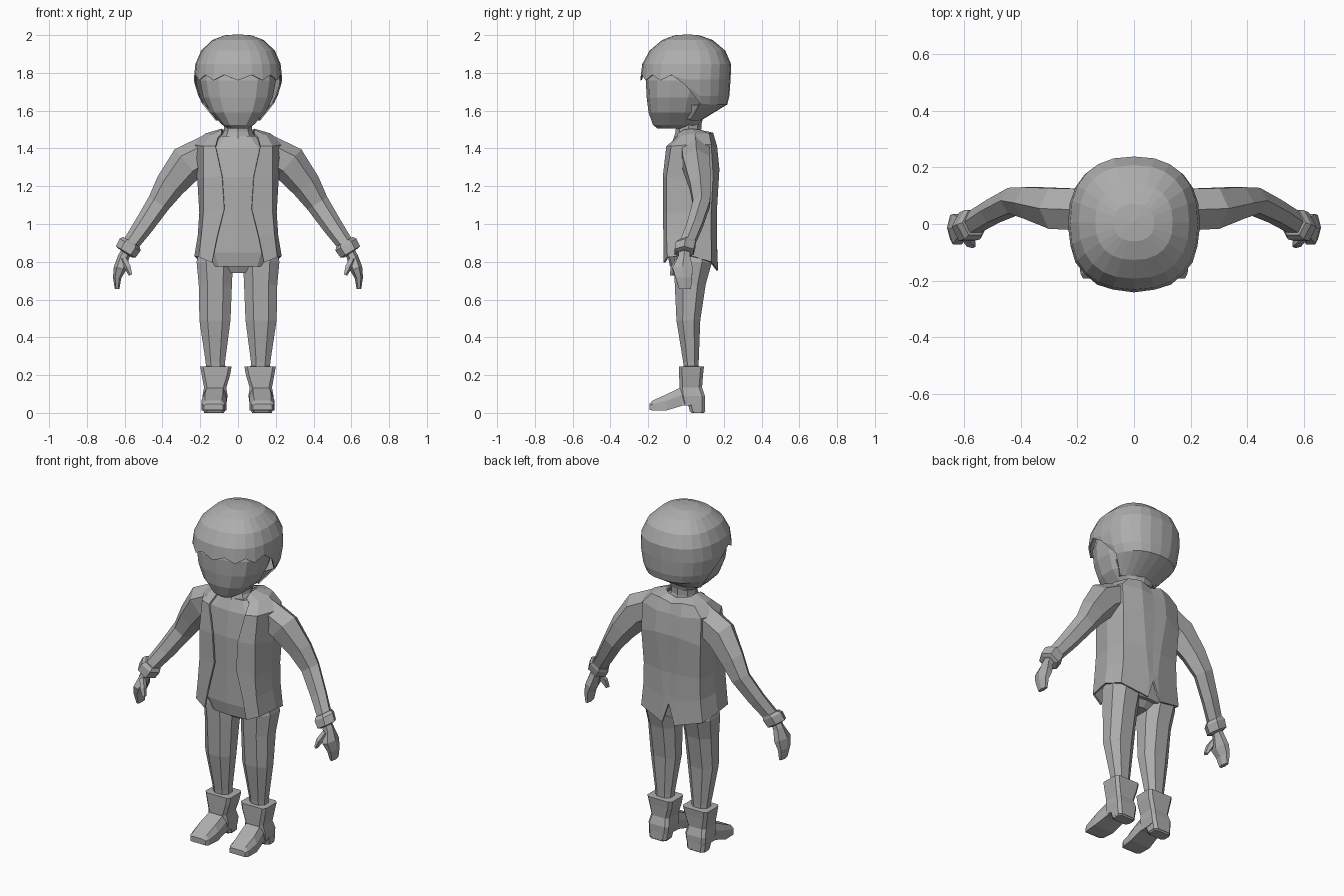
import bpy, bmesh, math
from mathutils import Vector

gray = bpy.data.materials.new("plain gray")
gray.diffuse_color = (0.42, 0.42, 0.42, 1)


def loft(name, rows, closed=True, caps=True, mirror=False, thick=0):
    """Skin equal-length rows of points; optionally cap, mirror and thicken."""
    bm = bmesh.new()
    vs = [[bm.verts.new(p) for p in r] for r in rows]
    n = len(rows[0])
    for a, b in zip(vs, vs[1:]):
        for i in range(n if closed else n - 1):
            j = (i + 1) % n
            bm.faces.new((a[i], a[j], b[j], b[i]))
    if caps:
        bm.faces.new(vs[0][::-1])
        bm.faces.new(vs[-1])
    bmesh.ops.remove_doubles(bm, verts=bm.verts, dist=0.0015)
    bmesh.ops.recalc_face_normals(bm, faces=bm.faces)
    me = bpy.data.meshes.new(name)
    bm.to_mesh(me)
    bm.free()
    me.materials.append(gray)
    ob = bpy.data.objects.new(name, me)
    bpy.context.collection.objects.link(ob)
    if mirror:
        m = ob.modifiers.new("mirror", 'MIRROR')
        m.use_clip = True
    if thick:
        s = ob.modifiers.new("cloth", 'SOLIDIFY')
        s.thickness = thick
        s.offset = 0
    return ob


def sup(t, e):
    """Squarish circle; t = 0 points to the front (-y)."""
    s, c = math.sin(t), -math.cos(t)
    return math.copysign(abs(s) ** e, s), math.copysign(abs(c) ** e, c)


def ring(cx, hx, y0, y1, z, n=12, e=0.8, turn=0):
    """Horizontal squarish ring between y0 and y1."""
    out = []
    for i in range(n):
        s, c = sup(2 * math.pi * (i + turn) / n, e)
        out.append((cx + hx * s, (y0 + y1) / 2 + (y1 - y0) / 2 * c, z))
    return out


def tube(name, path, n=6):
    """Limb along (x, y, z, in-plane radius, depth radius); always mirrored."""
    rows = []
    for k, (x, y, z, r, d) in enumerate(path):
        a, b = path[max(k - 1, 0)], path[min(k + 1, len(path) - 1)]
        t = Vector((b[0] - a[0], 0, b[2] - a[2])).normalized()
        side = Vector((-t.z, 0, t.x))
        rows.append([Vector((x, y, z)) + side * r * math.cos(q) + Vector((0, d * math.sin(q), 0))
                     for q in (2 * math.pi * i / n for i in range(n))])
    return loft(name, rows, mirror=True)


# face and chin
loft("face", [ring(0, hx, a, b, z, 14, 0.82) for hx, a, b, z in (
    (.055, -.15, .05, 1.505), (.085, -.175, .08, 1.525), (.15, -.198, .10, 1.59),
    (.188, -.208, .13, 1.67), (.205, -.213, .17, 1.76), (.18, -.19, .17, 1.87))])

# hair cap: full crown, lower edge follows the fringe, temples and nape
HAIR = ((1.55, .13, -.16, .075), (1.635, .19, -.2, .215), (1.68, .212, -.22, .226),
        (1.765, .23, -.238, .232), (1.845, .222, -.228, .235), (1.915, .192, -.19, .205),
        (1.97, .135, -.125, .14), (1.995, .07, -.06, .07))


def hair_at(z):
    for a, b in zip(HAIR, HAIR[1:]):
        if z <= b[0]:
            f = (z - a[0]) / (b[0] - a[0])
            return [p + (q - p) * f for p, q in zip(a, b)][1:]
    return HAIR[-1][1:]


def hair_edge(i, n):
    u = min(i, n - i) / (n / 2)
    if u < 0.42:
        return 1.775 + (.014 if i % 2 else -.014)
    return 1.735 if u < .53 else 1.64 if u < .6 else 1.55


N = 24
rows = []
for zr in [h[0] for h in HAIR]:
    row = []
    for i in range(N):
        z = max(zr, hair_edge(i, N))
        hx, a, b = hair_at(z)
        s, c = sup(2 * math.pi * i / N, .84)
        row.append((hx * s, (a + b) / 2 + (b - a) / 2 * c, z))
    rows.append(row)
rows.append([(0, .01, 2.0)] * N)
loft("hair", rows, caps=False, thick=.008)
# nape underside closes the back of the hair
loft("hair_underside", [ring(0, .12, -.02, .08, 1.555, 12), ring(0, .17, -.02, .19, 1.63, 12)])

# neck and shirt
loft("neck", [ring(0, .1, -.07, .1, 1.44, 8, 1), ring(0, .075, -.055, .08, 1.49, 8, 1),
              ring(0, .075, -.05, .085, 1.57, 8, 1)])
loft("shirt", [ring(0, hx, a, b, z, 12, .65) for hx, a, b, z in (
    (.16, -.085, .13, .775), (.195, -.1, .14, .85), (.18, -.103, .135, 1.06), (.185, -.107, .15, 1.25),
    (.17, -.09, .13, 1.40), (.1, -.06, .11, 1.465))])

# open jacket, half of it from the front edge to the back vent
jacket = [
    [(.137, -.115, .795), (.205, -.095, .825), (.226, .03, .83), (.2, .13, .80), (.04, .165, .755), (0, .16, .875)],
    [(.11, -.115, .93), (.19, -.1, .94), (.208, .025, .94), (.185, .13, .93), (.03, .158, .9), (0, .157, .93)],
    [(.072, -.117, 1.08), (.18, -.1, 1.06), (.2, .02, 1.06), (.182, .13, 1.06), (.05, .158, 1.06), (0, .155, 1.06)],
    [(.083, -.118, 1.25), (.18, -.1, 1.25), (.21, .03, 1.23), (.192, .14, 1.26), (.08, .172, 1.29), (0, .172, 1.29)],
    [(.118, -.1, 1.41), (.18, -.075, 1.41), (.24, .04, 1.42), (.19, .13, 1.42), (.08, .16, 1.41), (0, .155, 1.41)],
    [(.105, -.045, 1.455), (.15, -.02, 1.465), (.17, .05, 1.475), (.14, .12, 1.475), (.07, .14, 1.48), (0, .135, 1.46)],
    [(.085, -.04, 1.475), (.085, -.01, 1.495), (.085, .03, 1.50), (.08, .07, 1.495), (.05, .09, 1.49), (0, .095, 1.48)]]
loft("jacket", jacket, closed=False, caps=False, mirror=True, thick=.01)

# sleeves, cuffs, hands, thumbs
tube("sleeve", [(.15, .05, 1.385, .09, .085), (.27, .055, 1.32, .1, .083), (.36, .075, 1.205, .08, .064),
                (.42, .083, 1.11, .062, .052), (.5, .045, .99, .053, .047), (.585, -.005, .87, .042, .045)])
tube("cuff", [(.563, .005, .905, .052, .05), (.572, -.002, .89, .064, .06),
              (.594, -.01, .852, .06, .058), (.598, -.01, .846, .04, .04)])
tube("hand", [(.588, -.008, .86, .028, .032), (.606, -.01, .825, .03, .036), (.625, -.018, .765, .034, .062),
              (.64, -.012, .715, .022, .05), (.64, -.005, .655, .012, .036)])
tube("thumb", [(.608, -.035, .82, .018, .02), (.585, -.06, .775, .02, .022), (.568, -.072, .73, .01, .014)], 5)

# hips and trousers
loft("hips", [ring(0, .06, -.03, .08, .74, 10, .7), ring(0, .16, -.06, .13, .80, 10, .7),
              ring(0, .17, -.07, .13, .88, 10, .7)])
loft("trouser_leg", [ring(cx, hx, a, b, z, 8, .85, .5) for cx, hx, a, b, z in (
    (.12, .05, -.012, .07, .2), (.12, .055, -.018, .07, .27), (.122, .088, -.055, .08, .49),
    (.12, .094, -.065, .11, .68), (.123, .103, -.07, .145, .80), (.12, .09, -.06, .13, .86))], mirror=True)

# boots: square shaft, wedge foot, heel block
def boxring(x0, x1, y0, y1, z):
    c = .016
    return [(x0 + c, y0, z), (x1 - c, y0, z), (x1, y0 + c, z), (x1, y1 - c, z),
            (x1 - c, y1, z), (x0 + c, y1, z), (x0, y1 - c, z), (x0, y0 + c, z)]


loft("boot_shaft", [boxring(*r) for r in (
    (.062, .185, -.02, .1, .045), (.055, .188, -.03, .1, .09), (.062, .18, -.035, .085, .135),
    (.042, .192, -.036, .09, .2), (.034, .2, -.036, .095, .245), (.065, .17, -.01, .07, .247))], mirror=True)
loft("boot_foot", [[(.122 - w + o, y, z0), (.122 + w + o, y, z0), (.122 + w + o, y, (z0 + z1) / 2 + .008),
                    (.122 + w * .72 + o, y, z1), (.122 - w * .72 + o, y, z1), (.122 - w + o, y, (z0 + z1) / 2 + .008)]
                   for y, w, z0, z1, o in ((-.193, .05, .016, .048, .008), (-.175, .06, .012, .066, .008),
                                           (-.1, .066, .014, .1, .006), (-.02, .06, .038, .138, 0),
                                           (.06, .06, .04, .13, 0))], mirror=True)
loft("boot_heel", [boxring(.068, .182, .02, .102, .008), boxring(.064, .186, .01, .1, .05)], mirror=True)
# soles touch the ground
loft("boot_sole", [boxring(.075, .18, .03, .095, 0), boxring(.068, .182, .02, .102, .012)], mirror=True)
